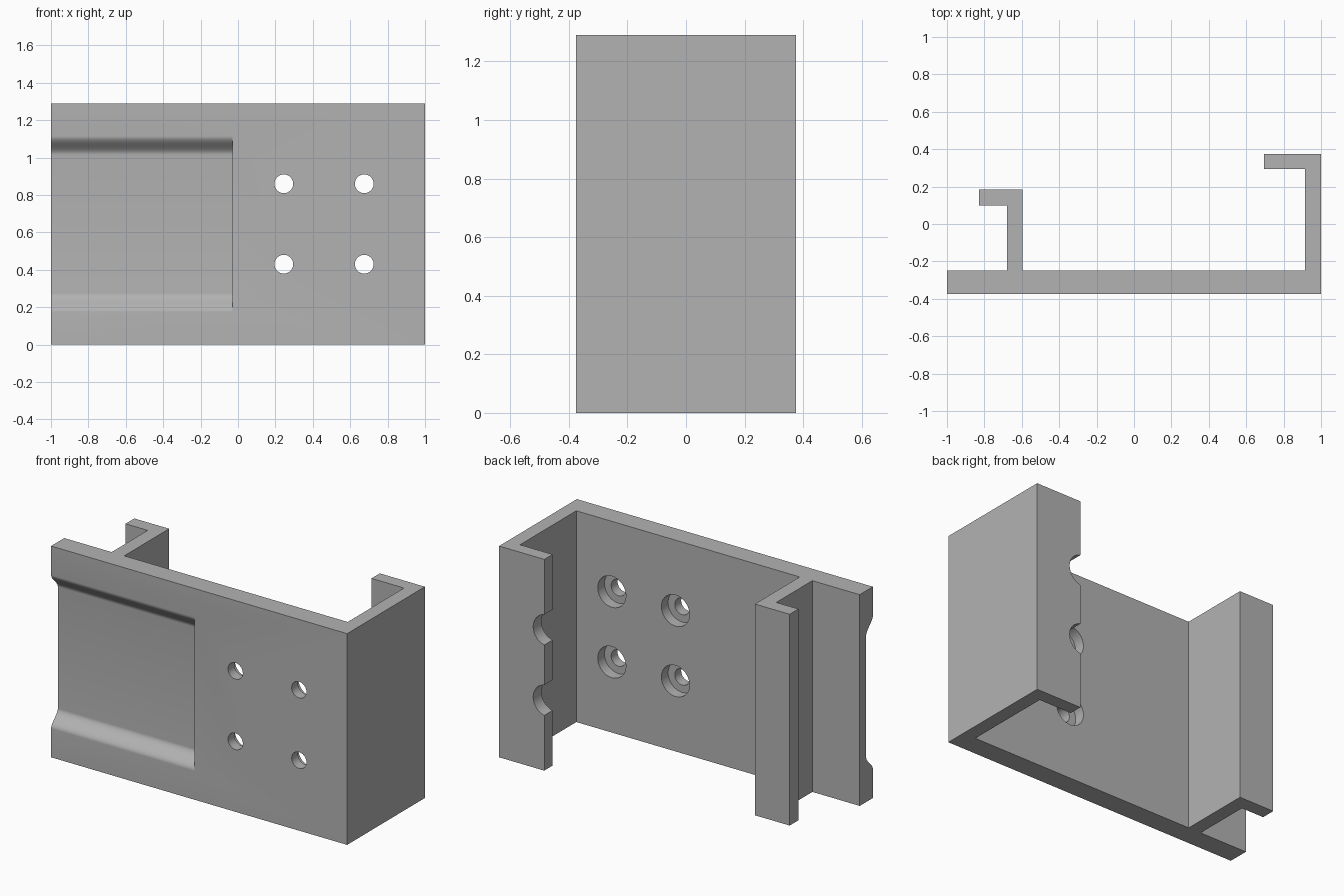
import bpy, bmesh, math
from mathutils import Matrix, Vector

if "Cube" in bpy.data.objects:
    bpy.data.objects.remove(bpy.data.objects["Cube"], do_unlink=True)

HEIGHT = 1.29
FRONT, BACK = -0.375, -0.248
DEPTH = 0.065

grey = bpy.data.materials.new("plain grey")
grey.use_nodes = True
grey.diffuse_color = (0.45, 0.45, 0.45, 1)
grey.node_tree.nodes["Principled BSDF"].inputs["Base Color"].default_value = grey.diffuse_color


def extrude_profile(name, points, direction):
    """Closed planar outline pushed along a direction."""
    bm = bmesh.new()
    face = bm.faces.new([bm.verts.new(p) for p in points])
    result = bmesh.ops.extrude_face_region(bm, geom=[face])
    moved = [v for v in result["geom"] if isinstance(v, bmesh.types.BMVert)]
    bmesh.ops.translate(bm, verts=moved, vec=Vector(direction))
    bmesh.ops.recalc_face_normals(bm, faces=bm.faces)
    mesh = bpy.data.meshes.new(name)
    bm.to_mesh(mesh)
    bm.free()
    mesh.materials.append(grey)
    obj = bpy.data.objects.new(name, mesh)
    bpy.context.collection.objects.link(obj)
    return obj


def bore(name, x, z, radius, y0, y1):
    """Round cutter along y."""
    ring = [(x + radius * math.cos(a), y0, z + radius * math.sin(a))
            for a in (math.tau * i / 48 for i in range(48))]
    return extrude_profile(name, ring, (0, y1 - y0, 0))


# Bracket: plate with a small hook and a tall hook, one outline seen from above
outline = [(-1, FRONT), (1, FRONT), (1, 0.375), (0.695, 0.375), (0.695, 0.295),
           (0.915, 0.295), (0.915, BACK), (-0.595, BACK), (-0.595, 0.185),
           (-0.83, 0.185), (-0.83, 0.1), (-0.68, 0.1), (-0.68, BACK), (-1, BACK)]
bracket = extrude_profile("bracket", [(x, y, 0) for x, y in outline], (0, 0, HEIGHT))

# Front recess with S-curved upper and lower edges
slope = []
for i in range(17):
    t = i / 16
    slope.append((FRONT + DEPTH * (1 - math.cos(math.pi * t)) / 2, 0.175 + 0.1 * t))
profile = [(FRONT - 0.1, slope[0][1])] + slope
profile += [(y, HEIGHT - z) for y, z in reversed(profile)]
cutters = [extrude_profile("recess_cutter", [(-1.1, y, z) for y, z in profile], (1.07, 0, 0))]

# Screw holes, counterbored from the back through the tall hook's lip
for x in (0.245, 0.675):
    for z in (0.43, 0.86):
        cutters.append(bore("hole_cutter", x, z, 0.05, FRONT - 0.1, BACK + 0.1))
        cutters.append(bore("counterbore_cutter", x, z, 0.095, BACK - DEPTH, 0.5))

for cutter in cutters:
    cutter.hide_render = True
    cutter.hide_viewport = True
    mod = bracket.modifiers.new(cutter.name, "BOOLEAN")
    mod.operation = "DIFFERENCE"
    mod.solver = "EXACT"
    mod.object = cutter

# Bake the cuts and drop the cutters
bpy.context.view_layer.update()
graph = bpy.context.evaluated_depsgraph_get()
final = bpy.data.meshes.new_from_object(bracket.evaluated_get(graph))
bracket.modifiers.clear()
bracket.data = final
for cutter in cutters:
    bpy.data.objects.remove(cutter, do_unlink=True)

bpy.ops.object.select_all(action="DESELECT")
bracket.select_set(True)
bpy.context.view_layer.objects.active = bracket
bpy.ops.object.shade_smooth_by_angle(angle=math.radians(30))
